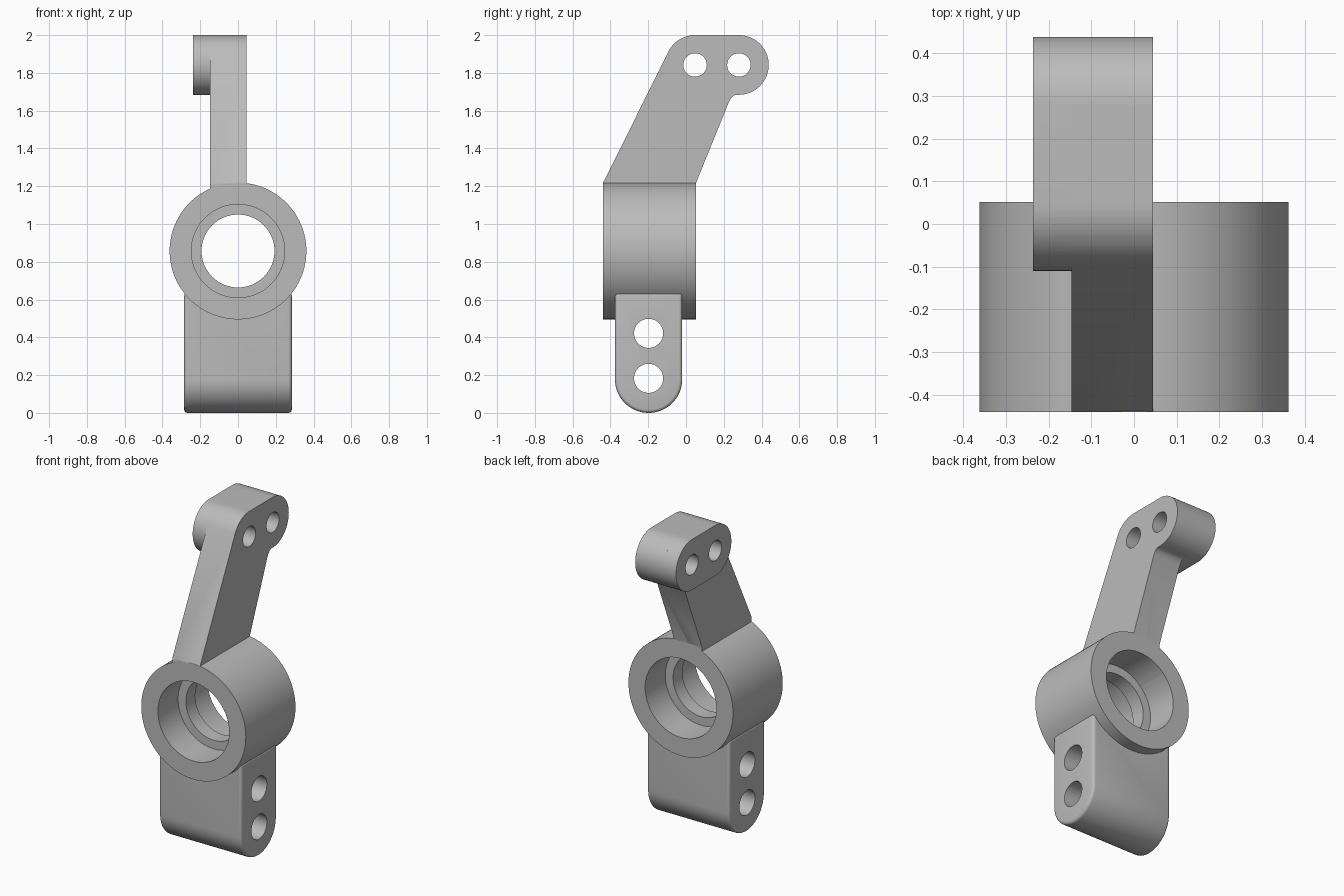
import bpy, bmesh, math
from mathutils import Vector

cube = bpy.data.objects.get("Cube")
if cube:
    bpy.data.objects.remove(cube, do_unlink=True)

grey = bpy.data.materials.new("plain grey")
grey.use_nodes = True
colour = (0.5, 0.5, 0.5, 1)
grey.diffuse_color = colour
grey.node_tree.nodes["Principled BSDF"].inputs["Base Color"].default_value = colour


def arc(cx, cz, r, start, end, n=32):
    """Points on an arc, angles in degrees."""
    angles = [math.radians(start + (end - start) * i / n) for i in range(n + 1)]
    return [(cx + r * math.cos(a), cz + r * math.sin(a)) for a in angles]


def prism(name, outline, axis, low, high):
    """Extrude an outline (side, height) along the x or y axis."""
    bm = bmesh.new()

    def place(p, d):
        return (d, p[0], p[1]) if axis == "x" else (p[0], d, p[1])

    face = bm.faces.new([bm.verts.new(place(p, low)) for p in outline])
    moved = bmesh.ops.extrude_face_region(bm, geom=[face])["geom"]
    step = Vector(place((0, 0), high - low))
    bmesh.ops.translate(bm, vec=step,
                        verts=[v for v in moved if isinstance(v, bmesh.types.BMVert)])
    bmesh.ops.recalc_face_normals(bm, faces=bm.faces)
    mesh = bpy.data.meshes.new(name)
    bm.to_mesh(mesh)
    bm.free()
    mesh.materials.append(grey)
    obj = bpy.data.objects.new(name, mesh)
    bpy.context.collection.objects.link(obj)
    return obj


def rod(name, side, height, r, axis, low, high, n=64):
    return prism(name, arc(side, height, r, 0, 360, n)[:-1], axis, low, high)


def apply(obj, mod):
    bpy.context.view_layer.objects.active = obj
    bpy.ops.object.modifier_apply(modifier=mod.name)


def combine(obj, other, operation):
    mod = obj.modifiers.new("combine", "BOOLEAN")
    mod.operation = operation
    mod.solver = "EXACT"
    mod.object = other
    apply(obj, mod)
    bpy.data.objects.remove(other, do_unlink=True)


# Hub barrel
front, back, hub_z, hub_r = -0.44, 0.052, 0.857, 0.362
bracket = rod("bearing_bracket", 0, hub_z, hub_r, "y", front, back, 96)

# Foot block with a round bottom and softened ends
foot_y, foot_r, foot_x = -0.198, 0.178, 0.285
foot = prism("foot", [(foot_y + foot_r, 0.637), (foot_y - foot_r, 0.637)]
             + arc(foot_y, foot_r, foot_r, 180, 360), "x", -foot_x, foot_x)
bevel = foot.modifiers.new("bevel", "BEVEL")
bevel.width, bevel.segments = 0.018, 4
bevel.limit_method, bevel.angle_limit = "ANGLE", math.radians(40)
apply(foot, bevel)

# Leaning arm, tangent to the round top
hole_ys, top_z, boss_r = (0.048, 0.28), 1.842, 0.158
base_z = 1.215
dy, dz = hole_ys[0] - front, top_z - base_z
tangent = math.degrees(math.atan2(dz, dy) + math.pi / 2
                       + math.asin(boss_r / math.hypot(dy, dz)))
tangent = 180 - (tangent - 90) + 0 if tangent < 90 else math.degrees(
    math.atan2(dz, dy) + math.asin(boss_r / math.hypot(dy, dz))) + 90
arm = prism("arm", [(back, 1.14), (front, 1.14), (front, base_z)]
            + arc(*(hole_ys[0], top_z), boss_r, tangent, 90, 16)
            + arc(hole_ys[1], top_z, boss_r, 90, -96)
            + [(0.247, 1.676), (0.235, 1.66), (0.226, 1.643), (back, base_z)],
            "x", -0.147, 0.045)

# Thick boss at the top
boss = prism("boss", arc(hole_ys[0], top_z, boss_r, 270, 90)
             + arc(hole_ys[1], top_z, boss_r, 90, -90), "x", -0.237, 0.045)

for part in (foot, arm, boss):
    combine(bracket, part, "UNION")

# Bore with a bearing seat at each end and a ridge between
combine(bracket, rod("bore", 0, hub_z, 0.193, "y", -1, 1), "DIFFERENCE")
for low, high in ((-1, -0.24), (-0.148, 1)):
    combine(bracket, rod("seat", 0, hub_z, 0.247, "y", low, high), "DIFFERENCE")

# Bolt holes through the foot and the boss
for z in (0.183, 0.421):
    combine(bracket, rod("foot_hole", foot_y, z, 0.077, "x", -1, 1, 48), "DIFFERENCE")
for y in hole_ys:
    combine(bracket, rod("boss_hole", y, top_z, 0.062, "x", -1, 1, 48), "DIFFERENCE")

# Smooth rounds, crisp edges
bpy.ops.object.select_all(action="DESELECT")
bracket.select_set(True)
bpy.context.view_layer.objects.active = bracket
bpy.ops.object.shade_smooth_by_angle(angle=math.radians(30))
